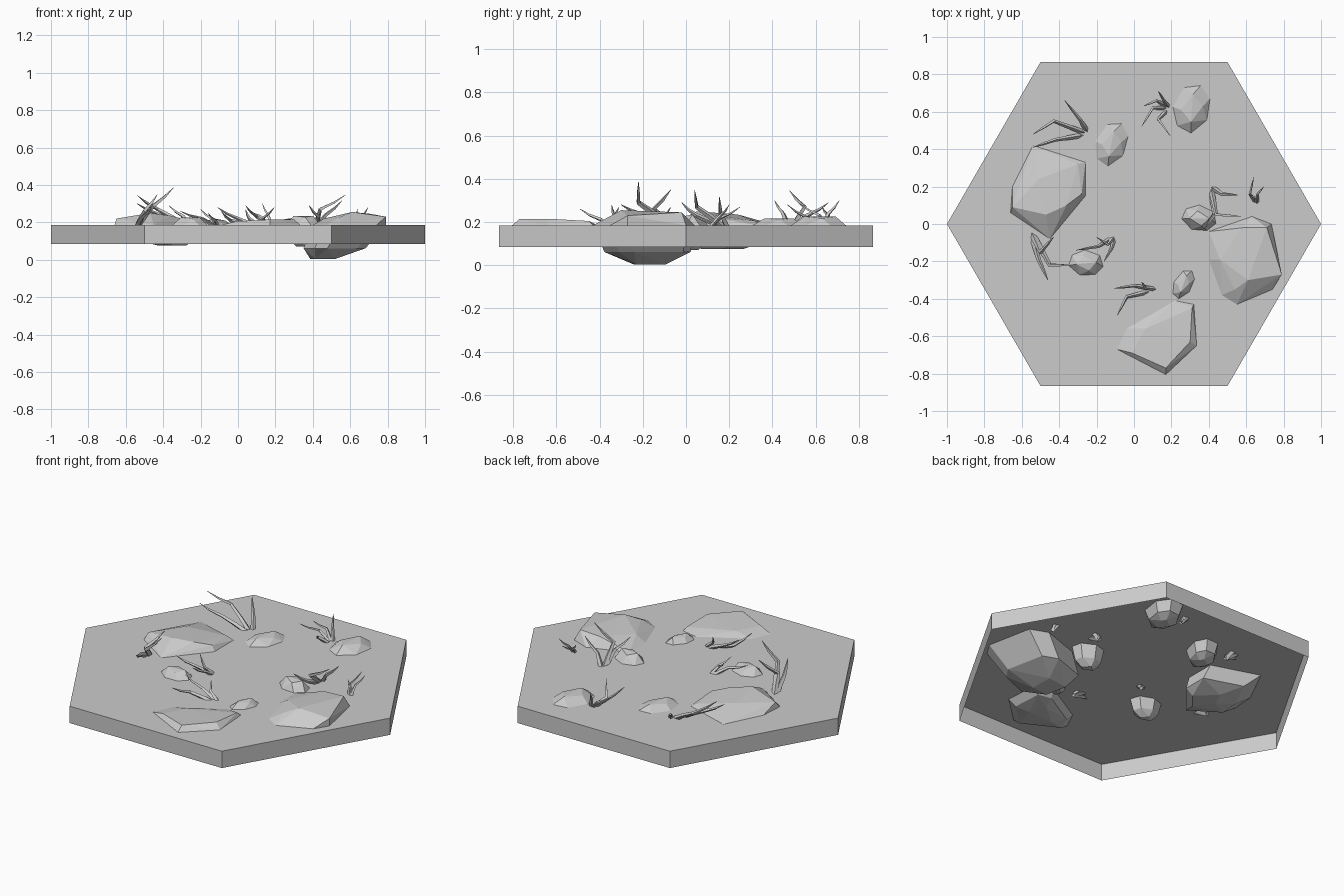
import bpy, bmesh, math
from mathutils import Vector

if "Cube" in bpy.data.objects:
    bpy.data.objects.remove(bpy.data.objects["Cube"])

TOP, LOW = 0.185, 0.085


def finish(name, bm):
    bmesh.ops.recalc_face_normals(bm, faces=bm.faces)
    mesh = bpy.data.meshes.new(name)
    bm.to_mesh(mesh)
    bm.free()
    ob = bpy.data.objects.new(name, mesh)
    bpy.context.collection.objects.link(ob)
    return ob


# hexagonal ground tile, open underneath
bm = bmesh.new()
ring = [(math.cos(i * math.pi / 3), math.sin(i * math.pi / 3)) for i in range(6)]
up = [bm.verts.new((x, y, TOP)) for x, y in ring]
dn = [bm.verts.new((x, y, LOW)) for x, y in ring]
bm.faces.new(up)
for i in range(6):
    j = (i + 1) % 6
    bm.faces.new((dn[i], dn[j], up[j], up[i]))
finish("ground_tile", bm)


# faceted boulder: hull of outline, raised crown and sunken belly
def rock(name, outline, crown, floor, shift=(0, 0), belly=0.8):
    c = sum((Vector(p) for p in outline), Vector((0, 0))) / len(outline)
    pts = [(x, y, TOP) for x, y in outline] + list(crown)
    for i, p in enumerate(outline):
        mid = c + (Vector(p) - c) * belly + Vector(shift) * 0.6
        deep = c + (Vector(p) - c) * 0.38 + Vector(shift)
        pts.append((*mid, TOP + (floor - TOP) * 0.68))
        if i % 2 == 0:
            pts.append((*deep, floor))
    bm = bmesh.new()
    for p in pts:
        bm.verts.new(p)
    res = bmesh.ops.convex_hull(bm, input=bm.verts)
    junk = set(res["geom_interior"] + res["geom_unused"])
    bmesh.ops.delete(bm, geom=[g for g in junk if isinstance(g, bmesh.types.BMVert)],
                     context='VERTS')
    finish(name, bm)


# three large slabs
rock("rock_left",
     [(-.54, .42), (-.26, .33), (-.26, .15), (-.32, .09), (-.45, -.08), (-.66, .06), (-.65, .2)],
     [(-.65, .09, .22), (-.51, .24, .235), (-.30, .32, .205), (-.28, .16, .215),
      (-.36, .1, .235), (-.47, .05, .25)], .075, (.1, 0))
rock("rock_right",
     [(.40, -.04), (.63, .04), (.735, 0), (.79, -.27), (.74, -.35), (.55, -.43), (.47, -.38), (.40, -.19)],
     [(.79, -.27, .23), (.61, -.3, .255), (.71, -.02, .245), (.58, -.02, .24),
      (.46, -.19, .22), (.54, -.35, .225)], .003, (-.13, .03), .85)
rock("rock_front",
     [(.22, -.41), (.32, -.43), (.335, -.65), (.17, -.805), (-.09, -.67), (-.04, -.56)],
     [(.31, -.45, .205), (.30, -.63, .215), (.17, -.77, .215), (-.01, -.69, .205), (.06, -.56, .205)],
     .13)


# smaller stones: centre, radii, turn, crown height, floor
def stone(name, x, y, rx, ry, turn, crown, floor):
    def at(a, k):
        u, v = k * rx * math.cos(a), k * ry * math.sin(a)
        return (x + u * math.cos(turn) - v * math.sin(turn),
                y + u * math.sin(turn) + v * math.cos(turn))
    out = [at(i * math.pi / 3.5, 1 if i % 3 else .92) for i in range(7)]
    rock(name, out, [(*at(.4 + i * math.pi / 2, .55), crown - .008 * (i % 2)) for i in range(4)], floor)


stone("stone_back_left", -.12, .43, .13, .085, 1.1, .217, .10)
stone("stone_back_right", .31, .62, .14, .1, 1.2, .225, .10)
stone("stone_centre", .35, .03, .1, .07, -.3, .235, .07)
stone("stone_left", -.255, -.21, .1, .07, -.2, .225, .09)
stone("stone_front", .265, -.32, .09, .05, 1.0, .217, .11)


# dry twigs: tapering four-sided branches from a shared buried root
def twigs(name, root, branches, thick=.014):
    cu = bpy.data.curves.new(name, 'CURVE')
    cu.dimensions = '3D'
    cu.bevel_depth = thick
    cu.bevel_resolution = 0
    cu.use_fill_caps = True
    r = Vector((*root, TOP - .03))
    for bend, tip in branches:
        b, t = Vector(bend), Vector(tip)
        path = [r, r.lerp(b, .55) + Vector((0, 0, .004)), b, b.lerp(t, .55) - Vector((0, 0, .006)), t]
        s = cu.splines.new('POLY')
        s.points.add(4)
        for p, co, k in zip(s.points, path, (1, .9, .7, .5, .08)):
            p.co = (*co, 1)
            p.radius = k
    ob = bpy.data.objects.new(name, cu)
    bpy.context.collection.objects.link(ob)
    bpy.ops.object.select_all(action='DESELECT')
    ob.select_set(True)
    bpy.context.view_layer.objects.active = ob
    bpy.ops.object.convert(target='MESH')
    for f in bpy.context.object.data.polygons:
        f.use_smooth = False


twigs("twigs_back_left", (-.24, .48),
      [((-.29, .56, .23), (-.37, .66, .29)),
       ((-.43, .55, .27), (-.54, .48, .345)),
       ((-.42, .45, .24), (-.54, .41, .30))])
twigs("twigs_left", (-.55, -.04),
      [((-.45, -.22, .29), (-.345, -.22, .385)),
       ((-.50, -.15, .26), (-.43, -.07, .35)),
       ((-.51, -.19, .23), (-.46, -.30, .28))], .017)
twigs("twigs_right", (.41, .20),
      [((.44, .05, .27), (.575, .04, .347)),
       ((.47, .16, .24), (.555, .155, .315)),
       ((.43, .05, .23), (.38, -.02, .29))], .015)
twigs("twigs_far_right", (.66, .10),
      [((.62, .16, .22), (.64, .25, .27)),
       ((.66, .16, .23), (.695, .20, .28)),
       ((.65, .14, .21), (.61, .16, .25))], .010)
twigs("twigs_centre", (-.10, -.06),
      [((-.14, -.11, .22), (-.20, -.07, .27)),
       ((-.19, -.12, .22), (-.31, -.14, .26)),
       ((-.12, -.13, .21), (-.16, -.20, .25))], .012)
twigs("twigs_front", (.13, -.35),
      [((.06, -.34, .22), (.04, -.31, .27)),
       ((0, -.33, .22), (-.11, -.345, .28)),
       ((-.04, -.39, .21), (-.09, -.49, .26))], .013)
twigs("twigs_back_right", (.19, .62),
      [((.10, .62, .23), (.04, .52, .29)),
       ((.13, .56, .22), (.195, .47, .28)),
       ((.16, .66, .24), (.13, .71, .30)),
       ((.12, .66, .23), (.05, .63, .27))], .012)
